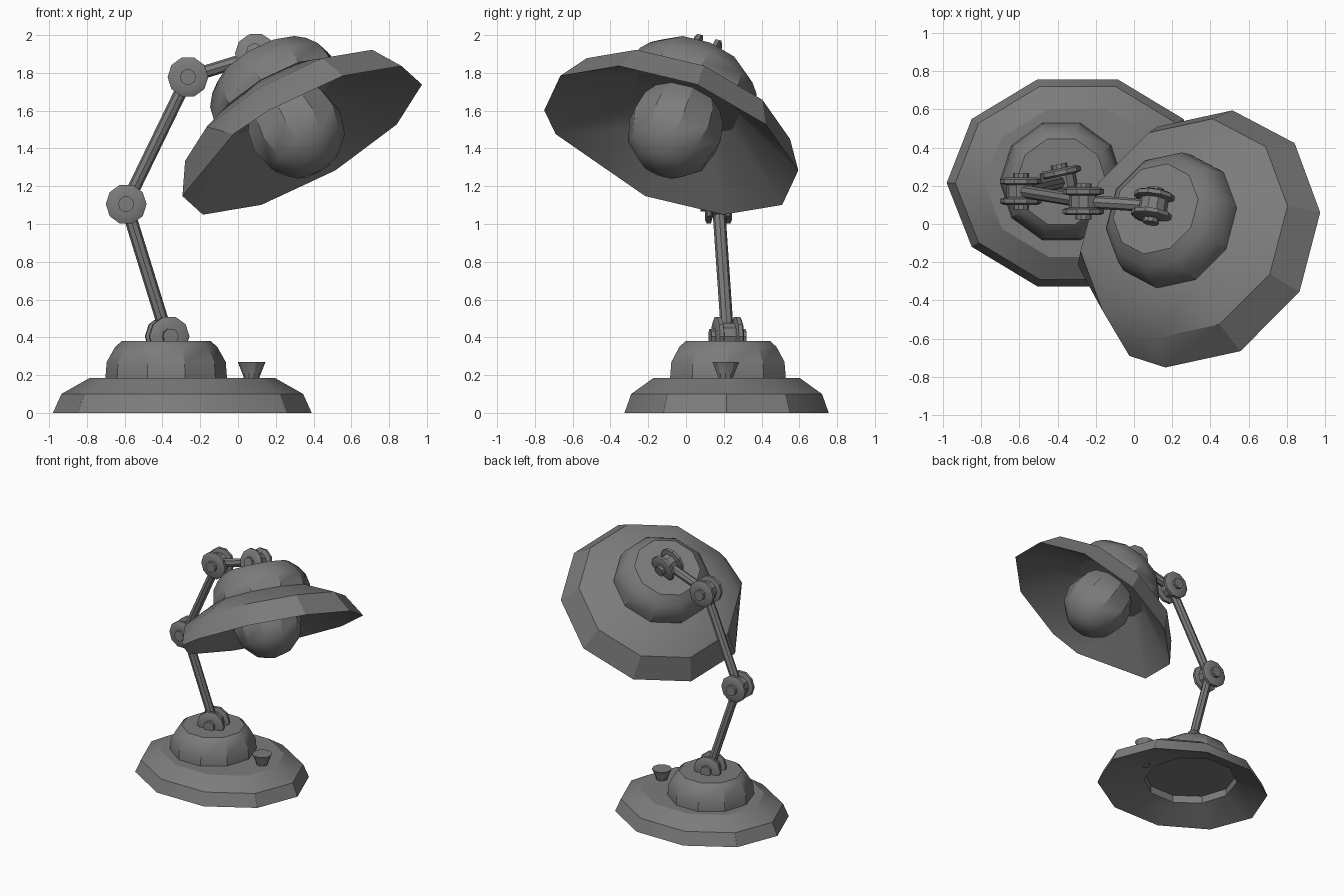
import bpy, bmesh, math
from mathutils import Vector, Matrix

if "Cube" in bpy.data.objects:
    bpy.data.objects.remove(bpy.data.objects["Cube"])

# Dark grey finish shared by every part
finish = bpy.data.materials.new("dark_grey")
finish.diffuse_color = (0.2, 0.2, 0.2, 1)
finish.use_nodes = True
finish.node_tree.nodes["Principled BSDF"].inputs["Base Color"].default_value = finish.diffuse_color


def frame(origin, z_axis, x_hint):
    """Matrix at origin with the given z axis and an x axis close to x_hint."""
    z = Vector(z_axis).normalized()
    x = Vector(x_hint)
    x = (x - z * x.dot(z)).normalized()
    y = z.cross(x)
    m = Matrix((x, y, z)).transposed().to_4x4()
    m.translation = Vector(origin)
    return m


def lathe(name, profile, matrix, n=10, tweak=None):
    """Low-poly turned solid from (radius, height) points, capped at both ends."""
    bm = bmesh.new()
    rings = []
    for r, h in profile:
        if r == 0:
            rings.append([bm.verts.new((0, 0, h))] * n)
        else:
            rings.append([bm.verts.new((r * math.cos(math.tau * j / n),
                                        r * math.sin(math.tau * j / n), h)) for j in range(n)])
    if tweak:
        tweak(rings)
    for a, b in zip(rings, rings[1:]):
        for j in range(n):
            k = (j + 1) % n
            bm.faces.new(list(dict.fromkeys((a[j], a[k], b[k], b[j]))))
    for ring in (rings[0], rings[-1]):
        if len(set(ring)) > 2:
            bm.faces.new(ring)
    bmesh.ops.recalc_face_normals(bm, faces=bm.faces)
    bm.transform(matrix)
    mesh = bpy.data.meshes.new(name)
    bm.to_mesh(mesh)
    bm.free()
    mesh.materials.append(finish)
    mesh.shade_smooth()
    mesh.set_sharp_from_angle(angle=math.radians(30))
    obj = bpy.data.objects.new(name, mesh)
    bpy.context.collection.objects.link(obj)
    return obj


def joint(name, centre, axis, r=0.108):
    """Two discs on a hub, with a bolt head at each end."""
    m = frame(centre, axis, (1, 0, 0))
    half = [(0.042, 0.095), (0.042, 0.072), (0.088, 0.072), (r, 0.062),
            (r, 0.040), (0.075, 0.032)]
    lathe(name, [(a, -h) for a, h in half] + half[::-1], m)


def rod(name, a, b, r=0.034):
    a, b = Vector(a), Vector(b)
    lathe(name, [(r, 0), (r, (b - a).length)], frame(a, b - a, (0, 1, 0)), n=8)


# Base: oval stepped plate, hollow below with a round well under the dome
def shift_well(rings):
    for ring in rings[:2]:
        for v in ring:
            v.co.x -= 0.08
            v.co.y /= 0.83


lathe("base_plate", [(0.35, 0.16), (0.35, 0.10), (0.685, 0), (0.64, 0.10), (0.49, 0.185)],
      Matrix.Translation((-0.295, 0.215, 0)) @ Matrix.Diagonal((1, 0.83, 1, 1)),
      tweak=shift_well)
lathe("base_dome", [(0.322, 0.17), (0.322, 0.185), (0.315, 0.27), (0.27, 0.35), (0.235, 0.38)],
      Matrix.Translation((-0.38, 0.222, 0)))
lathe("switch_knob", [(0.04, 0.07), (0.042, 0.19), (0.074, 0.27)],
      Matrix.Translation((0.072, 0.21, 0)))

# Shade frame: centre of the opening, axis pointing out of the crown
axis = Vector((-0.456, 0.316, 0.832))
head = frame((0.34, -0.078, 1.443), axis, (0.633, 0.138, 0.295))

# Arm: four joints linked by rods
points = [(-0.375, 0.22, 0.405), (-0.592, 0.172, 1.105),
          (-0.265, 0.118, 1.778), (0.10, 0.095, 1.89)]
y_dir = Vector((0, 1, 0))
axes = [Vector((-0.2, 0.97, 0)), y_dir, y_dir,
        y_dir - axis * axis.dot(y_dir)]
for label, p, ax in zip(("base", "lower", "upper", "head"), points, axes):
    joint(label + "_joint", p, ax)
for label, a, b in zip(("lower", "middle", "upper"), points, points[1:]):
    rod(label + "_arm", a, b)


# Shade: rim with one uneven corner, flared band and conical inside
def uneven_rim(rings):
    v = rings[1][6]
    v.co = Matrix.Rotation(math.radians(17), 3, 'Z') @ v.co


lathe("shade", [(0.30, 0.24), (0.713, 0), (0.609, 0.172), (0.37, 0.285)], head,
      tweak=uneven_rim)
lathe("shade_crown", [(0.37, 0.25), (0.367, 0.305), (0.35, 0.387), (0.305, 0.45), (0.25, 0.4975)],
      head)

# Bulb: round end tapering to the neck
lathe("bulb", [(0, -0.195), (0.127, -0.16), (0.22, -0.068), (0.255, 0.06),
               (0.235, 0.17), (0.17, 0.28)], head)
